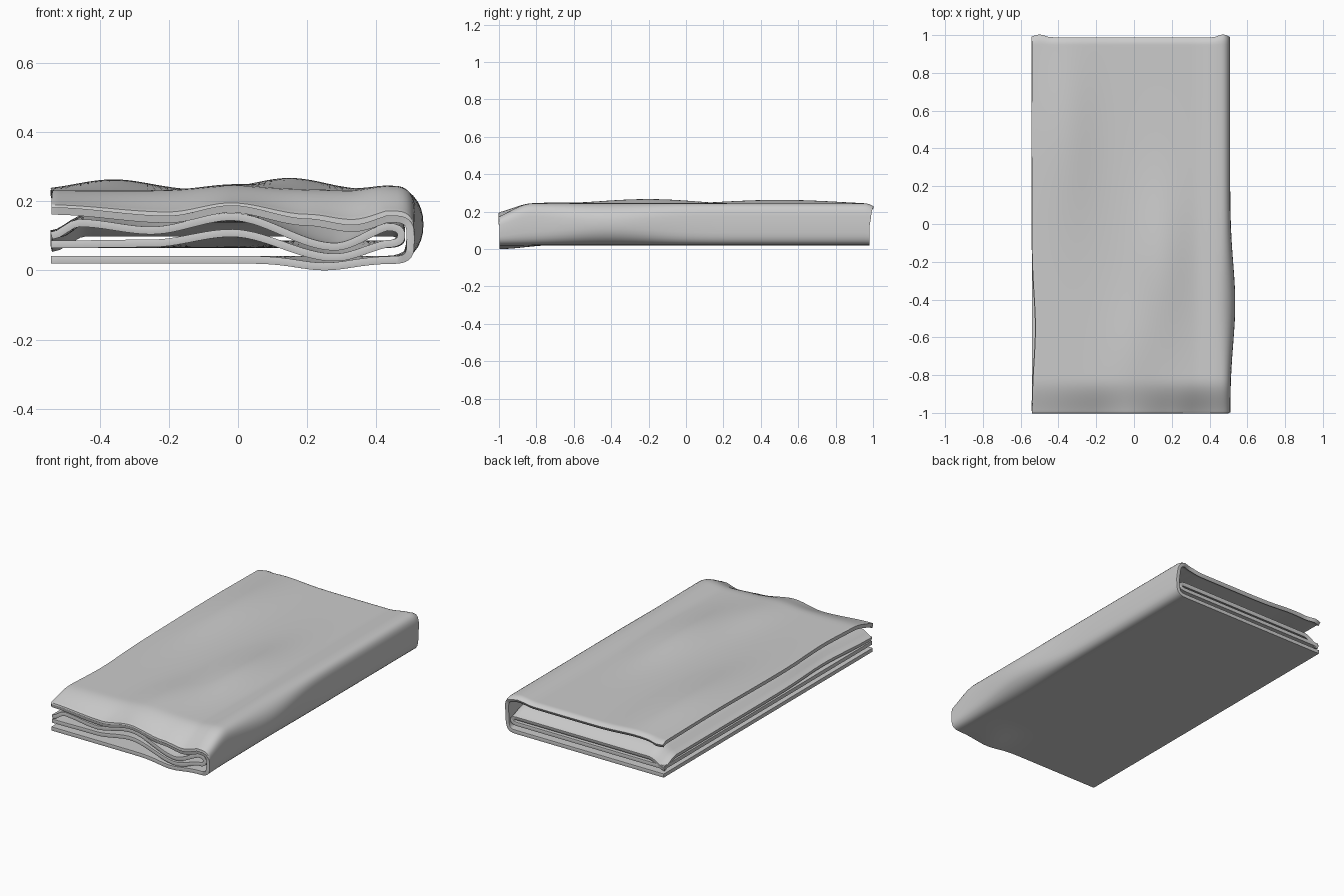
import bpy, math
from math import exp, pi, cos, sin

if "Cube" in bpy.data.objects:
    bpy.data.objects.remove(bpy.data.objects["Cube"], do_unlink=True)

GREY = (0.6, 0.6, 0.6, 1)
cloth = bpy.data.materials.new("soft grey cloth")
cloth.use_nodes = True
cloth.diffuse_color = GREY
cloth.node_tree.nodes["Principled BSDF"].inputs["Base Color"].default_value = GREY

LEFT, THICK = -0.54, 0.022


def smooth(t):
    t = min(1, max(0, t))
    return t * t * (3 - 2 * t)


def wave(points, x):
    """Smoothly interpolated wavy profile."""
    for (x0, z0), (x1, z1) in zip(points, points[1:]):
        if x <= x1:
            return z0 + (z1 - z0) * smooth((x - x0) / (x1 - x0))
    return points[-1][1]


def bump(x, y, cx, cy, rx, ry):
    return exp(-((x - cx) / rx) ** 2 - ((y - cy) / ry) ** 2)


# Wavy front edges of the layers
TOP_EDGE = [(-.54, .172), (-.2, .148), (-.02, .178), (.2, .14), (.33, .122), (.5, .165)]
UPPER_EDGE = [(-.54, .1), (-.46, .137), (-.25, .115), (-.02, .155), (.28, .068), (.46, .13)]
LOWER_EDGE = [(-.54, .075), (-.25, .078), (-.02, .108), (.28, .037), (.46, .08)]


# Height of each layer
def bottom(x, y):
    return .031 - .02 * exp(-((x - .25) / .11) ** 2) * (1 - smooth((y + 1) / .28))


def top(x, y):
    body = (.22 + .036 * bump(x, y, .15, -.2, .14, .4) + .032 * bump(x, y, -.36, .5, .15, .5)
            + .016 * bump(x, y, -.02, -.7, .12, .3) + .014 * smooth((x - .32) / .12))
    body -= .02 * smooth((y - .955) / .045)
    f = smooth((y + 1.06) / .24) if y > -.995 else 0
    return TOP_MIX(wave(TOP_EDGE, x), body, f)


def TOP_MIX(a, b, f):
    return a + (b - a) * f


def inner_upper(x, y):
    body = .15 - .045 * smooth((-.44 - x) / .1) - .045 * smooth((y - .86) / .14)
    return TOP_MIX(wave(UPPER_EDGE, x), body, smooth((y + 1) / .4))


def inner_lower(x, y):
    return TOP_MIX(wave(LOWER_EDGE, x), .076, smooth((y + 1) / .4))


def folded_sheet(name, low, high, bend_x, reach, squareness, y0, y1, corner):
    """A sheet running right along `low`, round a fold, and back along `high`."""
    n, arc, rows = 48, 16, 72
    verts, faces = [], []
    for j in range(rows + 1):
        y = (y0 + y1) / 2 - (y1 - y0) / 2 * cos(pi * j / rows)
        bulge = bump(0, y, 0, -.42, 1, .3)
        r, e = reach(bulge), squareness(bulge)
        flat = [LEFT + (bend_x - LEFT) * i / n for i in range(n + 1)]
        line = [(x, low(x, y)) for x in flat]
        za, zb = low(bend_x, y), high(bend_x, y)
        for i in range(1, arc):
            a = -pi / 2 + pi * i / arc
            s = math.copysign(abs(sin(a)) ** e, sin(a))
            line.append((bend_x + r * cos(a) ** e, (za + zb) / 2 + (zb - za) / 2 * s))
        for x in reversed(flat):
            edge = bump(0, y, 0, -.55, 1, .25) * smooth((-.4 - x) / .14)
            line.append((x + .018 * edge, high(x, y)))
        for k, (x, z) in enumerate(line):
            lift = smooth((y - .93) / .06) if k > n + arc / 2 else 0
            tip = max(exp(-((x + .5) / .035) ** 2), exp(-((x - .47) / .03) ** 2))
            verts.append((x, y + corner * lift * tip, z))
    w = 2 * (n + 1) + arc - 1
    for j in range(rows):
        for k in range(w - 1):
            a = j * w + k
            faces.append((a, a + 1, a + w + 1, a + w))
    mesh = bpy.data.meshes.new(name)
    mesh.from_pydata(verts, [], faces)
    mesh.materials.append(cloth)
    obj = bpy.data.objects.new(name, mesh)
    bpy.context.collection.objects.link(obj)
    thick = obj.modifiers.new("thickness", 'SOLIDIFY')
    thick.thickness, thick.offset = THICK, 0
    soft = obj.modifiers.new("soft edge", 'BEVEL')
    soft.width, soft.segments = .005, 2
    soft.limit_method, soft.angle_limit = 'ANGLE', math.radians(60)
    bpy.ops.object.select_all(action='DESELECT')
    obj.select_set(True)
    bpy.context.view_layer.objects.active = obj
    bpy.ops.object.shade_smooth_by_angle(angle=math.radians(50))


# Outer wrap, folded along the left side of the model
folded_sheet("outer_wrap", bottom, top, .43, lambda b: .068 + .027 * b,
             lambda b: .5 + .4 * b, -.997, .982, .017)
# Second folded layer tucked inside it
folded_sheet("inner_fold", inner_lower, inner_upper, .43, lambda b: .042,
             lambda b: .8, -.99, .975, 0)
